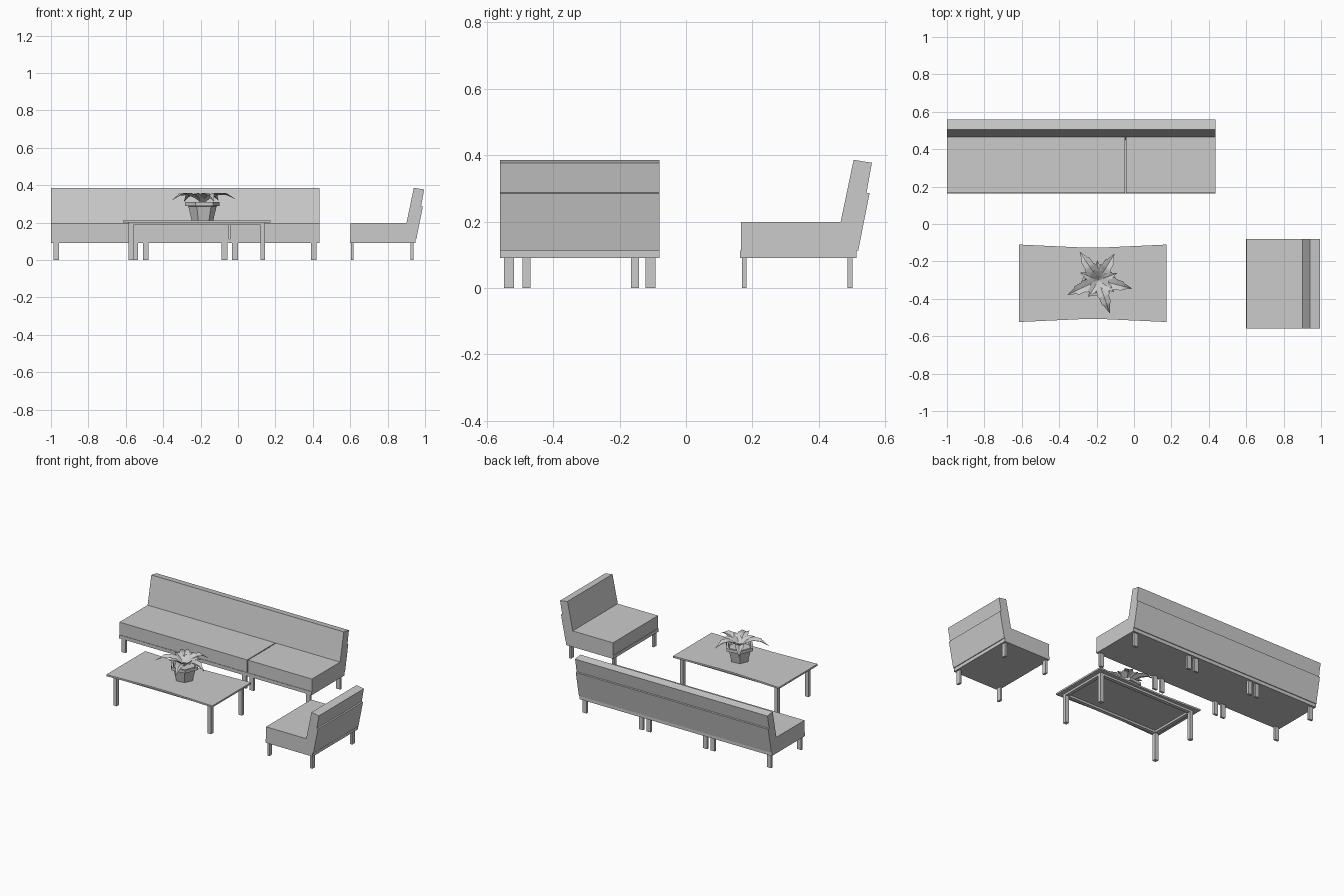
import bpy, bmesh
from math import sin, cos, pi, atan2, hypot
from mathutils import Matrix, Vector

if "Cube" in bpy.data.objects:
    bpy.data.objects.remove(bpy.data.objects["Cube"])

IDENT = Matrix.Identity(4)
# turns a sofa module so that it faces -x on the right side of the room
CHAIR = Matrix.Translation((0.435, -0.32, 0)) @ Matrix.Rotation(-pi / 2, 4, 'Z')


def finish(name, bm, mat=IDENT, closed=True):
    if closed:
        bmesh.ops.recalc_face_normals(bm, faces=bm.faces)
    bm.transform(mat)
    me = bpy.data.meshes.new(name)
    bm.to_mesh(me)
    bm.free()
    ob = bpy.data.objects.new(name, me)
    bpy.context.collection.objects.link(ob)
    return ob


def prism(name, points, vec, mat=IDENT):
    """Extrude a polygon along a vector."""
    bm = bmesh.new()
    face = bm.faces.new([bm.verts.new(p) for p in points])
    ext = bmesh.ops.extrude_face_region(bm, geom=[face])['geom']
    bmesh.ops.translate(bm, vec=vec, verts=[g for g in ext if isinstance(g, bmesh.types.BMVert)])
    return finish(name, bm, mat)


def box(name, x, y, z, mat=IDENT):
    pts = [(x[0], y[0], z[0]), (x[1], y[0], z[0]), (x[1], y[1], z[0]), (x[0], y[1], z[0])]
    return prism(name, pts, (0, 0, z[1] - z[0]), mat)


SEAT = [(0.166, 0.113), (0.166, 0.198), (0.467, 0.198), (0.448, 0.113)]
BACK = [(0.448, 0.113), (0.505, 0.386), (0.56, 0.377), (0.544, 0.287),
        (0.553, 0.285), (0.519, 0.113)]


def seating(label, x0, x1, cuts, leg_xs, mat=IDENT):
    """Upholstered bench: base frame, seat cushions, leaning back, legs."""
    box(label + "_base", (x0, x1), (0.163, 0.514), (0.09, 0.113), mat)
    prism(label + "_backrest", [(x0, y, z) for y, z in BACK], (x1 - x0, 0, 0), mat)
    for a, b in cuts:
        prism(label + "_seat", [(a, y, z) for y, z in SEAT], (b - a, 0, 0), mat)
    for x in leg_xs:
        for y in (0.168, 0.487):
            box(label + "_leg", (x, x + 0.03), (y, y + 0.015), (0.0, 0.09), mat)


# sofa of three modules and single chair
W = 0.478
sofa_legs = []
for i in range(3):
    sofa_legs += [-1 + i * W + 0.013, -1 + (i + 1) * W - 0.043]
seating("sofa", -1.0, 0.435, [(-1.0, -0.048), (-0.042, 0.435)], sofa_legs)
seating("chair", -0.24, 0.24, [(-0.24, 0.24)], [-0.228, 0.198], CHAIR)

# table top with pinched long sides
CX, CY = -0.22, -0.317
edge = [(-0.395, 0.207), (-0.2, 0.198), (-0.07, 0.192), (0.07, 0.192), (0.2, 0.198), (0.395, 0.207)]
outline = [(CX + x, CY + y, 0.2) for x, y in edge] + [(CX - x, CY - y, 0.2) for x, y in edge]
prism("table_top", outline, (0, 0, 0.011))

# table legs and apron rails
for s in (-1, 1):
    for t in (-1, 1):
        x, y = CX + s * 0.352, CY + t * 0.164
        box("table_leg", (x - 0.0125, x + 0.0125), (y - 0.012, y + 0.012), (0, 0.2))
    y, x = CY + s * 0.164, CX + s * 0.352
    box("table_rail_long", (CX - 0.34, CX + 0.34), (y - 0.012, y + 0.012), (0.186, 0.2))
    box("table_rail_short", (x - 0.0125, x + 0.0125), (CY - 0.153, CY + 0.153), (0.186, 0.2))

# six-sided flower pot: outer wall, rim, inner soil level
PX, PY = -0.19, -0.30
bm = bmesh.new()
rings = []
for r, z in [(0.058, 0.211), (0.076, 0.287), (0.093, 0.29), (0.093, 0.31), (0.078, 0.31), (0.072, 0.293)]:
    rings.append([bm.verts.new((PX + r * cos(k * pi / 3 + 0.12), PY + r * sin(k * pi / 3 + 0.12), z))
                  for k in range(6)])
for a, b in zip(rings, rings[1:]):
    for k in range(6):
        j = (k + 1) % 6
        bm.faces.new((a[k], a[j], b[j], b[k]))
bm.faces.new(rings[0])
bm.faces.new(rings[-1])
finish("plant_pot", bm)


def leaf(name, angle, length, width, peak, tip_z):
    """Arching leaf folded along its midrib, with a toothed edge."""
    bm = bmesh.new()
    rows = []
    stations = [(0, .2), (.2, .6), (.25, .85), (.45, 1), (.5, .8), (.7, .75), (.75, .5), (1, 0.02)]
    for t, w in stations:
        z = 0.297 * (1 - t) ** 2 + 2 * t * (1 - t) * (2 * peak - 0.5 * (0.297 + tip_z)) + tip_z * t * t
        h = width * w / 2
        rows.append([bm.verts.new((length * t, s * h, z + abs(s) * h * 0.4)) for s in (-1, 0, 1)])
    for a, b in zip(rows, rows[1:]):
        for k in (0, 1):
            bm.faces.new((a[k], b[k], b[k + 1], a[k + 1]))
    mat = Matrix.Translation((PX, PY, 0)) @ Matrix.Rotation(angle, 4, 'Z')
    finish(name, bm, mat, closed=False)


# five large leaves reaching these tips, with shorter ones between
TIPS = [(-0.29, -0.148), (-0.105, -0.16), (-0.01, -0.345), (-0.13, -0.477), (-0.355, -0.378)]
for i, (x, y) in enumerate(TIPS):
    ang = atan2(y - PY, x - PX)
    leaf("large_leaf", ang, hypot(x - PX, y - PY), 0.068, 0.347, 0.312 + 0.006 * (i % 3))
    leaf("small_leaf", ang + 0.6, 0.105, 0.05, 0.34, 0.35)
